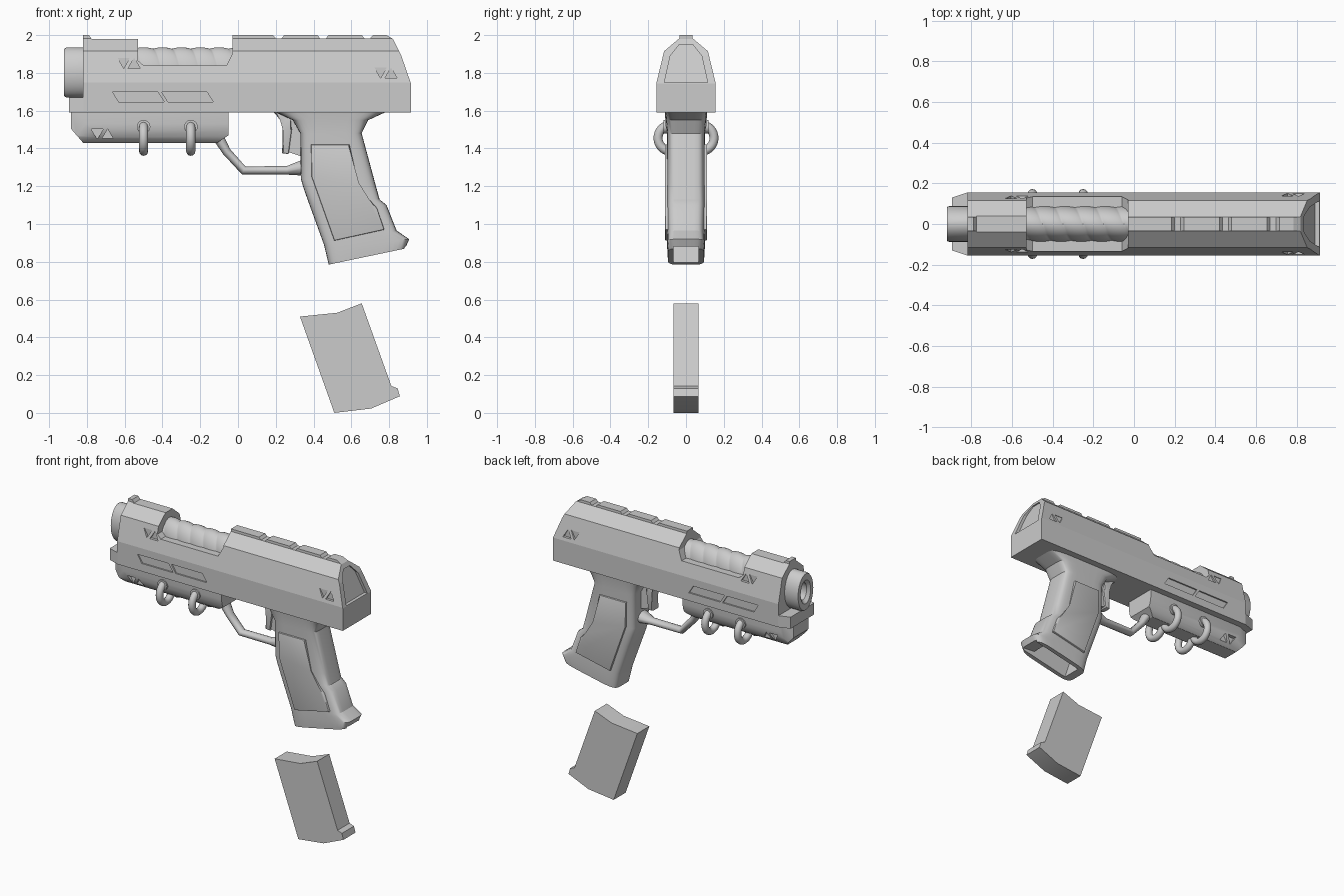
import bpy, bmesh, math

if "Cube" in bpy.data.objects:
    bpy.data.objects.remove(bpy.data.objects["Cube"], do_unlink=True)

grey = bpy.data.materials.new("plain grey")
grey.use_nodes = True
grey.diffuse_color = (0.6, 0.6, 0.6, 1)
grey.node_tree.nodes["Principled BSDF"].inputs["Base Color"].default_value = (0.6, 0.6, 0.6, 1)


def finish(name, bm):
    bmesh.ops.recalc_face_normals(bm, faces=bm.faces)
    mesh = bpy.data.meshes.new(name)
    bm.to_mesh(mesh)
    bm.free()
    mesh.materials.append(grey)
    obj = bpy.data.objects.new(name, mesh)
    bpy.context.collection.objects.link(obj)
    return obj


def prism(name, pts, axis, a, b, bevel=0):
    """Extrude a 2D outline along one axis from a to b."""
    place = {"x": lambda p, t: (t, p[0], p[1]),
             "y": lambda p, t: (p[0], t, p[1]),
             "z": lambda p, t: (p[0], p[1], t)}[axis]
    bm = bmesh.new()
    caps = [bm.faces.new([bm.verts.new(place(p, t)) for p in pts]) for t in (a, b)]
    n = len(pts)
    for i in range(n):
        j = (i + 1) % n
        bm.faces.new((caps[0].verts[i], caps[0].verts[j], caps[1].verts[j], caps[1].verts[i]))
    if bevel:
        edges = [e for f in caps for e in f.edges]
        bmesh.ops.bevel(bm, geom=edges, offset=bevel, segments=2, profile=0.5, affect="EDGES")
    return finish(name, bm)


def loft(name, rings, caps=True):
    """Skin a list of equal rings of points."""
    bm = bmesh.new()
    rows = [[bm.verts.new(p) for p in ring] for ring in rings]
    n = len(rows[0])
    for r, s in zip(rows, rows[1:]):
        for i in range(n):
            j = (i + 1) % n
            bm.faces.new((r[i], r[j], s[j], s[i]))
    if caps:
        bm.faces.new(rows[0])
        bm.faces.new(rows[-1])
    return finish(name, bm)


def boolean(target, tool, operation):
    mod = target.modifiers.new("cut", "BOOLEAN")
    mod.object, mod.operation, mod.solver = tool, operation, "EXACT"
    bpy.context.view_layer.objects.active = target
    bpy.ops.object.modifier_apply(modifier=mod.name)
    bpy.data.objects.remove(tool, do_unlink=True)


def mirrored(half):
    return half + [(-u, v) for u, v in reversed(half)]


def engrave(target, pts, depth_y):
    for s in (-1, 1):
        boolean(target, prism("cutter", pts, "y", s * depth_y, s * 0.3), "DIFFERENCE")


def triangle_pair(target, x, z, depth_y):
    w, h = 0.032, 0.028
    engrave(target, [(x - w, z + h), (x + w, z + h), (x, z - h)], depth_y)
    x += 0.055
    engrave(target, [(x - w, z - h), (x + w, z - h), (x, z + h)], depth_y)


def ellipse(x, scale=1.0, n=32):
    return [(x, 0.088 * scale * math.cos(2 * math.pi * i / n),
             1.802 + 0.132 * scale * math.sin(2 * math.pi * i / n)) for i in range(n)]


# Slide: side outline, cross-section and plan outline intersected
outline = [(-0.895, 1.59), (-0.895, 1.67), (-0.82, 1.67), (-0.82, 2.0), (-0.79, 2.0), (-0.775, 1.98),
           (-0.53, 1.98), (-0.53, 1.865), (-0.5, 1.84), (-0.06, 1.84), (-0.03, 1.9), (-0.03, 2.0)]
for x in (0.215, 0.45, 0.685):
    outline += [(x - 0.03, 2.0), (x - 0.015, 1.983), (x + 0.015, 1.983), (x + 0.03, 2.0)]
outline += [(0.785, 2.0), (0.82, 1.98), (0.865, 1.89), (0.915, 1.745), (0.915, 1.59)]
slide = prism("slide", outline, "y", -0.3, 0.3)
section = mirrored([(0.156, 1.5), (0.156, 1.75), (0.116, 1.915), (0.035, 1.983), (0.03, 2.1)])
boolean(slide, prism("cutter", section, "x", -1.1, 1.1), "INTERSECT")
plan = [(-0.97, -0.105), (-0.7, -0.195), (1.1, -0.2), (1.1, 0.2), (-0.7, 0.195), (-0.97, 0.105)]
boolean(slide, prism("cutter", plan, "z", 1.4, 2.2), "INTERSECT")

# Slide: recessed rear panel following the sloped back
panel = prism("cutter", mirrored([(0.115, 1.748), (0.083, 1.89), (0.036, 1.95)]), "x", 0, 1.1)
for v in panel.data.vertices:
    if v.co.x < 0.5:
        v.co.x = 0.893 - (v.co.z - 1.745) / 3
boolean(slide, panel, "DIFFERENCE")

# Slide: bore and side engravings
boolean(slide, loft("cutter", [ellipse(-1.0, 0.45), ellipse(-0.7, 0.45)]), "DIFFERENCE")
for x in (-0.665, -0.405):
    engrave(slide, [(x, 1.7), (x + 0.24, 1.7), (x + 0.275, 1.645), (x + 0.035, 1.645)], 0.146)
triangle_pair(slide, -0.605, 1.852, 0.12)
triangle_pair(slide, 0.755, 1.8, 0.133)

# Muzzle: hollow oval collar
loft("muzzle", [ellipse(x, s) for x, s in
                [(-0.8, 1), (-0.91, 1), (-0.92, 0.95), (-0.92, 0.62), (-0.9, 0.45), (-0.72, 0.45)]],
     caps=False)

# Barrel: two-start twisted flutes
rings = []
for k in range(113):
    x = -0.56 + 0.56 * k / 112
    ring = []
    for i in range(64):
        t = 2 * math.pi * i / 64
        r = 0.93 + 0.07 * abs(math.sin(math.pi * (x / 0.1 - t / math.pi))) ** 0.6
        ring.append((x, 0.09 * r * math.cos(t), 1.802 + 0.133 * r * math.sin(t)))
    rings.append(ring)
loft("twisted_barrel", rings)

# Lower housing with rounded belly
housing = prism("lower_housing", [(-0.885, 1.62), (-0.885, 1.505), (-0.82, 1.43), (-0.11, 1.43),
                                  (-0.05, 1.47), (-0.05, 1.62)], "y", -0.3, 0.3)
belly = mirrored([(0.11, 1.7), (0.11, 1.53), (0.103, 1.493), (0.088, 1.46), (0.066, 1.438), (0.04, 1.42)])
boolean(housing, prism("cutter", belly, "x", -1.1, 1.1), "INTERSECT")
nose = [(-0.97, -0.05), (-0.75, -0.13), (1, -0.13), (1, 0.13), (-0.75, 0.13), (-0.97, 0.05)]
boolean(housing, prism("cutter", nose, "z", 1.3, 1.8), "INTERSECT")
triangle_pair(housing, -0.745, 1.475, 0.08)

# Side rings with collars
for x in (-0.5, -0.25):
    for s, side in ((1, "left"), (-1, "right")):
        bpy.ops.mesh.primitive_torus_add(major_segments=32, minor_segments=12, major_radius=0.07,
                                         minor_radius=0.024, location=(x, s * 0.078, 1.455),
                                         rotation=(0, math.pi / 2, 0))
        ring = bpy.context.object
        ring.name = side + "_ring"
        ring.data.materials.append(grey)
        bpy.ops.mesh.primitive_cylinder_add(vertices=20, radius=0.036, depth=0.03,
                                            location=(x, s * 0.104, 1.515),
                                            rotation=(math.pi / 2, 0, 0))
        collar = bpy.context.object
        collar.name = side + "_ring_collar"
        collar.data.materials.append(grey)

# Trigger guard
curve = bpy.data.curves.new("trigger_guard", "CURVE")
curve.dimensions = "3D"
curve.bevel_depth, curve.bevel_resolution, curve.use_fill_caps = 0.024, 3, True
path = [(-0.105, 1.46, 1.3), (-0.06, 1.383, 1), (0.03, 1.284, 1), (0.26, 1.284, 1), (0.36, 1.3, 2)]
spline = curve.splines.new("POLY")
spline.points.add(len(path) - 1)
for p, (x, z, r) in zip(spline.points, path):
    p.co, p.radius = (x, 0, z, 1), r
curve.materials.append(grey)
guard = bpy.data.objects.new("trigger_guard", curve)
guard.scale.y = 1.3
bpy.context.collection.objects.link(guard)

# Trigger and its backing web
prism("trigger", [(0.18, 1.6), (0.23, 1.555), (0.245, 1.5), (0.232, 1.375), (0.268, 1.37),
                  (0.285, 1.5), (0.27, 1.56), (0.28, 1.6)], "y", -0.035, 0.035, 0.008)
prism("trigger_web", [(0.24, 1.6), (0.265, 1.5), (0.255, 1.385), (0.36, 1.35), (0.36, 1.6)],
      "y", -0.022, 0.022)

# Grip: stacked rounded sections from front edge to back edge
sections = [(0.18, 1.6, 0.8, 1.6, 0.112), (0.29, 1.55, 0.69, 1.55, 0.106),
            (0.33, 1.48, 0.655, 1.48, 0.1), (0.332, 1.24, 0.728, 1.21, 0.1),
            (0.35, 1.18, 0.75, 1.13, 0.1), (0.375, 1.11, 0.787, 1.1, 0.1),
            (0.455, 0.89, 0.84, 0.965, 0.098), (0.462, 0.86, 0.907, 0.92, 0.1),
            (0.48, 0.785, 0.885, 0.87, 0.096)]
rings = []
for fx, fz, bx, bz, w in sections:
    ring = []
    for i in range(32):
        t = 2 * math.pi * (i + 0.5) / 32
        u = math.copysign(abs(math.cos(t)) ** 0.36, math.cos(t)) / 2 + 0.5
        v = math.copysign(abs(math.sin(t)) ** 0.36, math.sin(t))
        ring.append((fx + (bx - fx) * u, w * v, fz + (bz - fz) * u))
    rings.append(ring)
grip = loft("grip", rings)
well = [(0.54, 0.7), (0.53, 0.8), (0.43, 1.1), (0.68, 1.1), (0.79, 0.89), (0.96, 0.875), (0.96, 0.7)]
boolean(grip, prism("cutter", well, "y", -0.066, 0.066), "DIFFERENCE")

# Raised grip pads
pad = [(0.387, 1.42), (0.59, 1.42), (0.635, 1.215), (0.695, 1.13), (0.735, 1.085),
       (0.775, 0.97), (0.51, 0.912), (0.39, 1.25)]
for s, side in ((1, "left"), (-1, "right")):
    prism(side + "_grip_pad", pad, "y", s * 0.08, s * 0.111, 0.006)

# Detached magazine
prism("magazine", [(0.328, 0.51), (0.525, 0.53), (0.655, 0.58), (0.812, 0.142), (0.845, 0.13),
                   (0.857, 0.088), (0.705, 0.023), (0.51, 0)], "y", -0.066, 0.066)

# Smooth the curved parts and keep hard edges
bpy.ops.object.select_all(action="DESELECT")
for obj in bpy.context.scene.objects:
    if obj.type == "MESH" and grey.name in obj.data.materials:
        obj.select_set(True)
        bpy.context.view_layer.objects.active = obj
bpy.ops.object.shade_smooth_by_angle(angle=math.radians(32))
slide.data.shade_flat()
